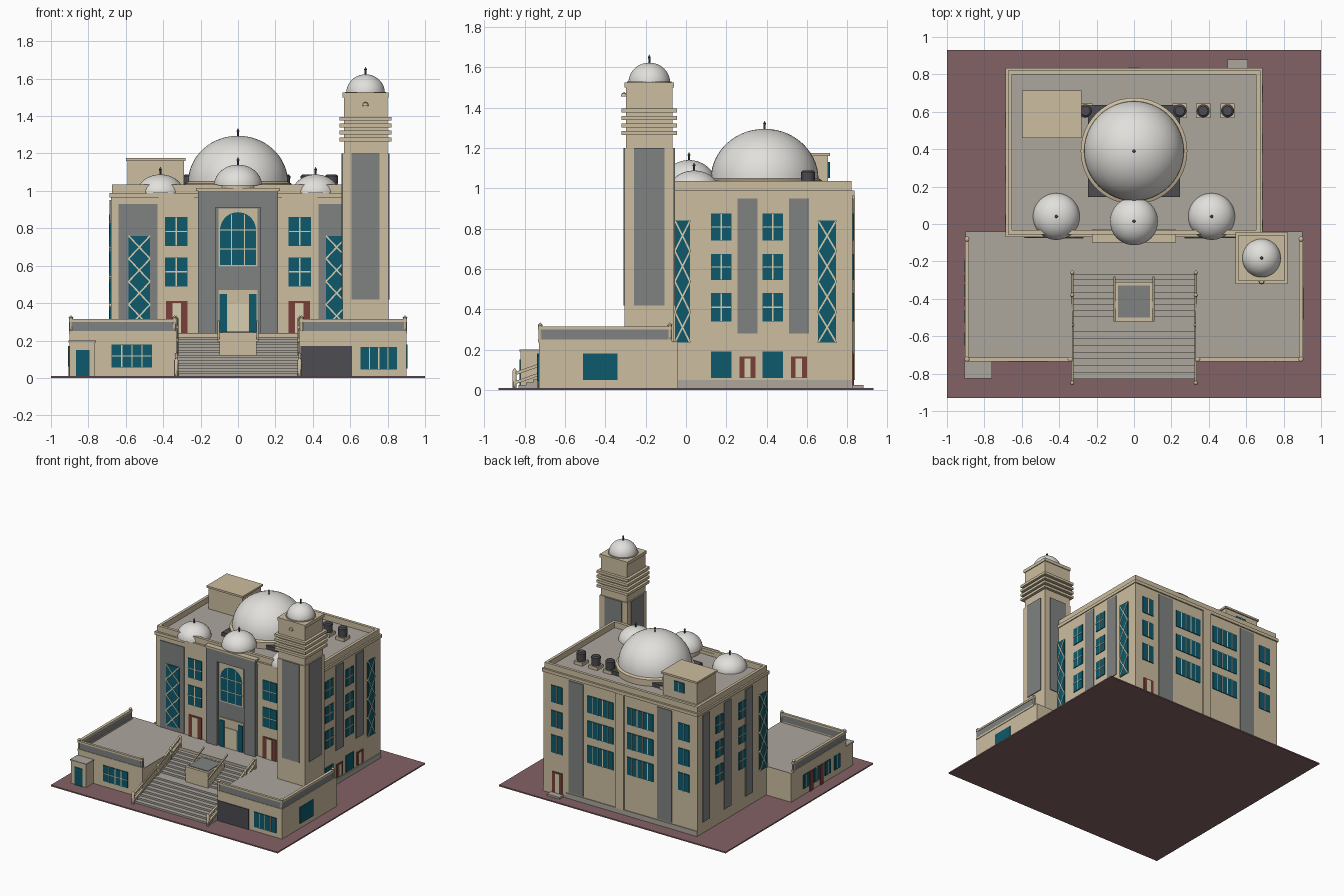
import bpy, bmesh, math
from mathutils import Matrix, Vector

cube = bpy.data.objects.get("Cube")
if cube:
    bpy.data.objects.remove(cube, do_unlink=True)


def material(name, *srgb):
    """Flat material from sRGB byte values."""
    lin = [((c / 255 + 0.055) / 1.055) ** 2.4 for c in srgb] + [1]
    m = bpy.data.materials.new(name)
    m.use_nodes = True
    m.diffuse_color = lin
    m.node_tree.nodes["Principled BSDF"].inputs["Base Color"].default_value = lin
    return m


BEIGE = material("beige stone", 205, 190, 160)
CREAM = material("cream trim", 216, 206, 176)
GREY = material("grey cladding", 128, 130, 130)
ROOF = material("roof grey", 172, 167, 158)
TEAL = material("teal glass", 14, 90, 108)
PAVING = material("rose paving", 132, 98, 102)
WHITE = material("white dome", 226, 224, 220)
DARK = material("dark metal", 76, 76, 82)
RED = material("red brown door", 122, 62, 58)


def finish(name, bm, mats, smooth=False):
    bmesh.ops.recalc_face_normals(bm, faces=bm.faces[:])
    me = bpy.data.meshes.new(name)
    bm.to_mesh(me)
    bm.free()
    for m in mats:
        me.materials.append(m)
    if smooth:
        me.polygons.foreach_set("use_smooth", [True] * len(me.polygons))
        me.set_sharp_from_angle(angle=math.radians(35))
    ob = bpy.data.objects.new(name, me)
    bpy.context.collection.objects.link(ob)
    return ob


def add_box(bm, x0, x1, y0, y1, z0, z1, index=0, tilt=0):
    size = Matrix.Diagonal((x1 - x0, y1 - y0, z1 - z0, 1))
    place = Matrix.Translation(((x0 + x1) / 2, (y0 + y1) / 2, (z0 + z1) / 2))
    made = bmesh.ops.create_cube(bm, size=1, matrix=place @ Matrix.Rotation(tilt, 4, "Y") @ size)
    for f in {f for v in made["verts"] for f in v.link_faces}:
        f.material_index = index


def box(name, mat, *dims):
    bm = bmesh.new()
    add_box(bm, *dims)
    return finish(name, bm, [mat])


def lathe(name, mat, profile, x, y, z, steps=40):
    bm = bmesh.new()
    verts = [bm.verts.new((r, 0, h)) for r, h in profile]
    edges = [bm.edges.new(pair) for pair in zip(verts, verts[1:])]
    bmesh.ops.spin(bm, geom=verts + edges, axis=(0, 0, 1), cent=(0, 0, 0),
                   angle=math.tau, steps=steps)
    bmesh.ops.remove_doubles(bm, verts=bm.verts[:], dist=0.0001)
    ob = finish(name, bm, [mat], True)
    ob.location = (x, y, z)


def bar(name, mat, a, b, w, h):
    """Straight rail between two points in a plane of constant x."""
    bm = bmesh.new()
    rings = [[bm.verts.new(Vector(p) + Vector((i * w, 0, j * h)))
              for i, j in ((-1, -1), (1, -1), (1, 1), (-1, 1))] for p in (a, b)]
    for ring in rings:
        bm.faces.new(ring)
    for k in range(4):
        n = (k + 1) % 4
        bm.faces.new((rings[0][k], rings[0][n], rings[1][n], rings[1][k]))
    finish(name, bm, [mat])


TURN = {"front": 0, "right": 90, "back": 180, "left": -90}


def on_wall(ob, side, at):
    """Move a part drawn facing -y onto a wall at a distance from the centre."""
    turn = Matrix.Rotation(math.radians(TURN[side]), 4, "Z")
    ob.matrix_world = turn @ Matrix.Translation((0, -at, 0))


def plate(name, side, at, mat, u0, u1, z0, z1, depth=0.006):
    on_wall(box(name, mat, u0, u1, -depth, 0.002, z0, z1), side, at)


def window(side, at, u0, u1, z0, z1, cols=2, rows=2, name="window"):
    bm = bmesh.new()
    add_box(bm, u0, u1, -0.006, 0.002, z0, z1)
    t = 0.003
    for i in range(1, cols):
        u = u0 + (u1 - u0) * i / cols
        add_box(bm, u - t, u + t, -0.009, 0, z0, z1, 1)
    for j in range(1, rows):
        z = z0 + (z1 - z0) * j / rows
        add_box(bm, u0, u1, -0.009, 0, z - t, z + t, 1)
    on_wall(finish(name, bm, [TEAL, CREAM]), side, at)


def lattice(side, at, u0, u1, z0, z1, count=4):
    bm = bmesh.new()
    add_box(bm, u0, u1, -0.007, 0.002, z0, z1)
    w, h = u1 - u0, (z1 - z0) / count
    half, angle, mid = math.hypot(w, h) / 2, math.atan2(h, w), (u0 + u1) / 2
    for k in range(count):
        z = z0 + h * (k + 0.5)
        for s in (-1, 1):
            add_box(bm, mid - half, mid + half, -0.01, 0, z - 0.004, z + 0.004, 1, s * angle)
    on_wall(finish("lattice_window", bm, [TEAL, CREAM]), side, at)


def door(side, at, u0, u1, z0, z1):
    plate("door", side, at, RED, u0, u1, z0, z1)
    w = (u1 - u0) * 0.3
    plate("door_opening", side, at, CREAM, u0 + w, u1 - w, z0, z1 - 0.01, 0.008)


def dome(name, x, y, z, r, h):
    arc = [(r * math.cos(a), h * math.sin(a)) for a in (math.pi / 28 * i for i in range(15))]
    lathe(name, WHITE, arc, x, y, z, 48)
    lathe(name + "_finial", DARK, [(0.005, -0.01), (0.005, 0.02), (0.008, 0.026), (0, 0.04)], x, y, z + h, 10)


def parapet(name, mat, x0, x1, y0, y1, z0, z1, t):
    bm = bmesh.new()
    for xs in ((x0, x0 + t), (x1 - t, x1)):
        add_box(bm, *xs, y0, y1, z0, z1)
    for ys in ((y0, y0 + t), (y1 - t, y1)):
        add_box(bm, x0 + t, x1 - t, *ys, z0, z1)
    finish(name, bm, [mat])


# Ground and main block
W, F, B, DECK = 0.68, 0.06, 0.825, 0.235
box("paving", PAVING, -1, 1, -0.93, 0.93, 0, 0.01)
box("main_block", BEIGE, -W, W, -F, B, 0.01, 0.985)
box("main_roof", ROOF, -0.66, 0.66, -0.04, 0.81, 0.98, 0.99)
parapet("cornice", BEIGE, -0.687, 0.687, -0.07, 0.835, 0.965, 0.99, 0.03)
parapet("roof_parapet", BEIGE, -0.675, 0.675, -0.055, 0.82, 0.98, 1.035, 0.022)
box("back_step", ROOF, 0.5, 0.61, B, 0.88, 0.01, 0.025)

# Podium, terrace and its parapet
box("terrace_back", BEIGE, -0.9, 0.9, -0.27, -0.04, 0.01, DECK)
box("terrace_back_floor", ROOF, -0.9, 0.9, -0.27, -0.04, DECK, 0.24)
for s in (-1, 1):
    a, b = sorted((s * 0.33, s * 0.9))
    o = sorted((s * 0.885, s * 0.9))
    box("podium_wing", BEIGE, a, b, -0.73, -0.27, 0.01, DECK)
    box("podium_floor", ROOF, a, b, -0.72, -0.27, DECK, 0.24)
    for mat, z0, z1, g in ((GREY, 0.25, 0.3, 0), (BEIGE, 0.3, 0.315, 0.004), (BEIGE, DECK, 0.25, 0.004)):
        box("terrace_parapet_front", mat, a, b, -0.73 - g, -0.715, z0, z1)
        box("terrace_parapet_side", mat, o[0] - g, o[1] + g, -0.73, -0.07, z0, z1)
    for x, y in ((s * 0.893, -0.723), (s * 0.893, -0.08), (s * 0.34, -0.723)):
        lathe("parapet_post", BEIGE, [(0.01, 0), (0.01, 0.08), (0.013, 0.088), (0, 0.1)], x, y, DECK, 10)

# Grand stair in two flights with a planter and rails
N, RISE = 8, 0.014
for i in range(N * 2):
    upper = i >= N
    y = -0.53 + (i - N + 1) * 0.033 if upper else -0.83 + i * 0.036
    box("stair_step", ROOF, -0.33, 0.33, y, -0.27, 0.01 + i * RISE, 0.01 + (i + 1) * RISE)
box("planter", BEIGE, -0.1, 0.1, -0.52, -0.31, 0.12, 0.242)
box("planter_bed", GREY, -0.085, 0.085, -0.5, -0.33, 0.24, 0.247)
for s in (-1, 1):
    x = s * 0.33
    for lift in (0.035, 0.08):
        bar("stair_rail", BEIGE, (x, -0.85, lift), (x, -0.54, lift + 0.11), 0.007, 0.008)
        bar("stair_rail", BEIGE, (x, -0.54, lift + 0.11), (x, -0.26, lift + DECK), 0.007, 0.008)
    for y, z in ((-0.85, 0.01), (-0.54, 0.12), (-0.38, 0.19), (-0.26, DECK)):
        lathe("rail_post", BEIGE, [(0.011, 0), (0.011, 0.085), (0, 0.1)], x, y, z, 10)
    bar("planter_rail", BEIGE, (s * 0.105, -0.52, 0.2), (s * 0.105, -0.28, 0.3), 0.005, 0.006)

# Kiosk and podium openings
box("kiosk", BEIGE, -0.9, -0.765, -0.82, -0.73, 0.01, 0.19)
box("kiosk_roof", ROOF, -0.905, -0.76, -0.825, -0.73, 0.19, 0.2)
plate("kiosk_door", "front", 0.82, TEAL, -0.865, -0.795, 0.01, 0.15)
window("front", 0.73, -0.675, -0.46, 0.055, 0.18, 4)
window("front", 0.73, 0.655, 0.85, 0.045, 0.165, 4, 1)
plate("garage_door", "front", 0.73, DARK, 0.335, 0.61, 0.01, 0.17)
plate("podium_window", "right", 0.9, TEAL, -0.51, -0.34, 0.05, 0.18)
for u in (0.19, 0.32, 0.46, 0.58):
    window("left", 0.9, u, u + 0.07, 0.06, 0.17, 2, 1)
for u in (0.27, 0.4):
    plate("podium_door", "left", 0.9, RED, u, u + 0.04, 0.01, 0.17)

# Front facade wings
for s in (-1, 1):
    span = lambda p, q: sorted((s * p, s * q))
    plate("front_cladding", "front", F, GREY, *span(0.43, 0.64), DECK, 0.93)
    lattice("front", F + 0.004, *span(0.47, 0.585), 0.27, 0.76)
    box("front_pier", BEIGE, *span(0.235, 0.425), -0.068, -F, DECK, 0.965)
    for z in (0.49, 0.705):
        window("front", 0.068, *span(0.27, 0.39), z, z + 0.155)
    door("front", 0.068, *span(0.27, 0.385), DECK, 0.41)
    box("portal_jamb", GREY, *span(0.12, 0.215), -0.095, -F, DECK, 1)
    plate("entrance_leaf", "front", 0.082, TEAL, *span(0.06, 0.1), 0.24, 0.45)

# Central portal
box("portal_field", GREY, -0.12, 0.12, -0.075, -F, DECK, 1)
box("portal_lintel", GREY, -0.12, 0.12, -0.095, -0.07, 0.91, 1)
box("portal_cap", BEIGE, -0.225, 0.225, -0.1, -0.03, 1, 1.015)
box("entrance_surround", BEIGE, -0.105, 0.105, -0.082, -0.07, DECK, 0.47)
plate("entrance_opening", "front", 0.082, CREAM, -0.055, 0.055, 0.24, 0.4)
plate("arch_surround", "front", 0.075, BEIGE, -0.105, 0.105, 0.595, 0.905)
bm = bmesh.new()
arc = [(0.096 * math.cos(a), 0.79 + 0.096 * math.sin(a)) for a in (math.pi * i / 20 for i in range(21))]
face = bm.faces.new([bm.verts.new((x, -0.008, z)) for x, z in [(-0.096, 0.605), (0.096, 0.605)] + arc])
for x in (-0.035, 0.035):
    add_box(bm, x - 0.003, x + 0.003, -0.01, 0, 0.605, 0.875, 1)
for z in (0.69, 0.79):
    add_box(bm, -0.096, 0.096, -0.01, 0, z - 0.003, z + 0.003, 1)
on_wall(finish("arched_window", bm, [TEAL, CREAM]), "front", 0.076)

# Side and back walls
FLOORS = ((0.34, 0.48), (0.545, 0.675), (0.74, 0.875))
for z0, z1 in FLOORS:
    for y in (0.125, 0.38):
        window("right", W, y, y + 0.1, z0, z1)
    for y in (0.6, 0.31):
        window("left", W, -y, -y + 0.09, z0, z1)
    for s in (-1, 1):
        window("back", B, *sorted((s * 0.51, s * 0.61)), z0, z1, 2, 1)
        window("back", B, *sorted((s * 0.06, s * 0.29)), z0, z1, 5, 1)
for y in (0.125, 0.38):
    plate("ground_window", "right", W, TEAL, y, y + 0.1, 0.06, 0.19)
    door("right", W, y + 0.14, y + 0.22, 0.06, 0.165)
    plate("side_cladding", "right", W, GREY, y + 0.13, y + 0.23, 0.28, 0.95)
for y in (0.72, 0.45, 0.18):
    plate("side_cladding", "left", W, GREY, -y - 0.045, -y + 0.045, 0.1, 0.95)
lattice("right", W, 0.655, 0.745, DECK, 0.84)
lattice("right", W, -0.055, 0.02, DECK, 0.84)
lattice("left", W, -0.05, 0.04, DECK, 0.84)
plate("side_plinth", "right", W, ROOF, -0.06, 0.82, 0.01, 0.05)
plate("back_plinth", "back", B, ROOF, -0.48, W, 0.01, 0.05)
for s in (-1, 1):
    plate("back_cladding", "back", B, GREY, *sorted((s * 0.325, s * 0.455)), 0.06, 0.95)
plate("back_pilaster", "back", B, BEIGE, -0.035, 0.035, 0.05, 0.965, 0.012)
door("back", B, -0.6, -0.51, 0.025, 0.19)

# Roof domes, penthouse and vents
box("dome_base", DARK, -0.245, 0.245, 0.145, 0.635, 0.985, 1.02)
lathe("dome_drum", BEIGE, [(0.285, -0.06), (0.285, 0), (0.262, 0.012), (0.2, 0.012)], 0, 0.39, 1.04, 48)
dome("main_dome", 0, 0.39, 1.045, 0.267, 0.25)
dome("portal_dome", 0, 0.015, 1.03, 0.128, 0.11)
lathe("portal_drum", BEIGE, [(0.11, -0.05), (0.11, 0), (0, 0)], 0, 0.015, 1.03)
for x in (-0.415, 0.415):
    lathe("corner_drum", BEIGE, [(0.08, -0.02), (0.08, 0), (0.12, 0.01), (0, 0.01)], x, 0.04, 0.98)
    dome("corner_dome", x, 0.04, 0.988, 0.125, 0.1)
box("penthouse", BEIGE, -0.59, -0.29, 0.47, 0.705, 0.985, 1.16)
box("penthouse_lid", BEIGE, -0.6, -0.28, 0.46, 0.715, 1.16, 1.175)
window("back", 0.705, 0.39, 0.48, 1.05, 1.13, 2, 1)
for x in (-0.26, 0.245, 0.37, 0.5):
    box("vent_base", BEIGE, x - 0.038, x + 0.038, 0.567, 0.643, 0.985, 1.015)
    lathe("vent", DARK, [(0.032, 0), (0.035, 0.07), (0.025, 0.078), (0, 0.078)], x, 0.605, 1.01, 20)

# Minaret
mx, my, half = 0.682, -0.182, 0.122


def square(name, r, z0, z1):
    box(name, BEIGE, mx - r, mx + r, my - r, my + r, z0, z1)


square("minaret_shaft", half, DECK, 1.2)
square("minaret_upper", 0.116, 1.2, 1.5)
square("minaret_top", half, 1.5, 1.525)
for i in range(4):
    z = 1.265 + i * 0.037
    square("minaret_ring", 0.138, z, z + 0.02)
for side, at, u in (("front", -my, mx), ("right", mx, my), ("back", my, -mx), ("left", -mx, -my)):
    plate("minaret_cladding", side, at + half, GREY, u - 0.075, u + 0.075, 0.42, 1.2)
lathe("minaret_drum", BEIGE, [(0.11, 0), (0.11, 0.01), (0, 0.01)], mx, my, 1.52)
dome("minaret_dome", mx, my, 1.525, 0.103, 0.098)
lathe("minaret_lamp", BEIGE, [(0.016, 0), (0.012, 0.015), (0, 0.022)], mx, my - 0.125, 1.455, 12)
